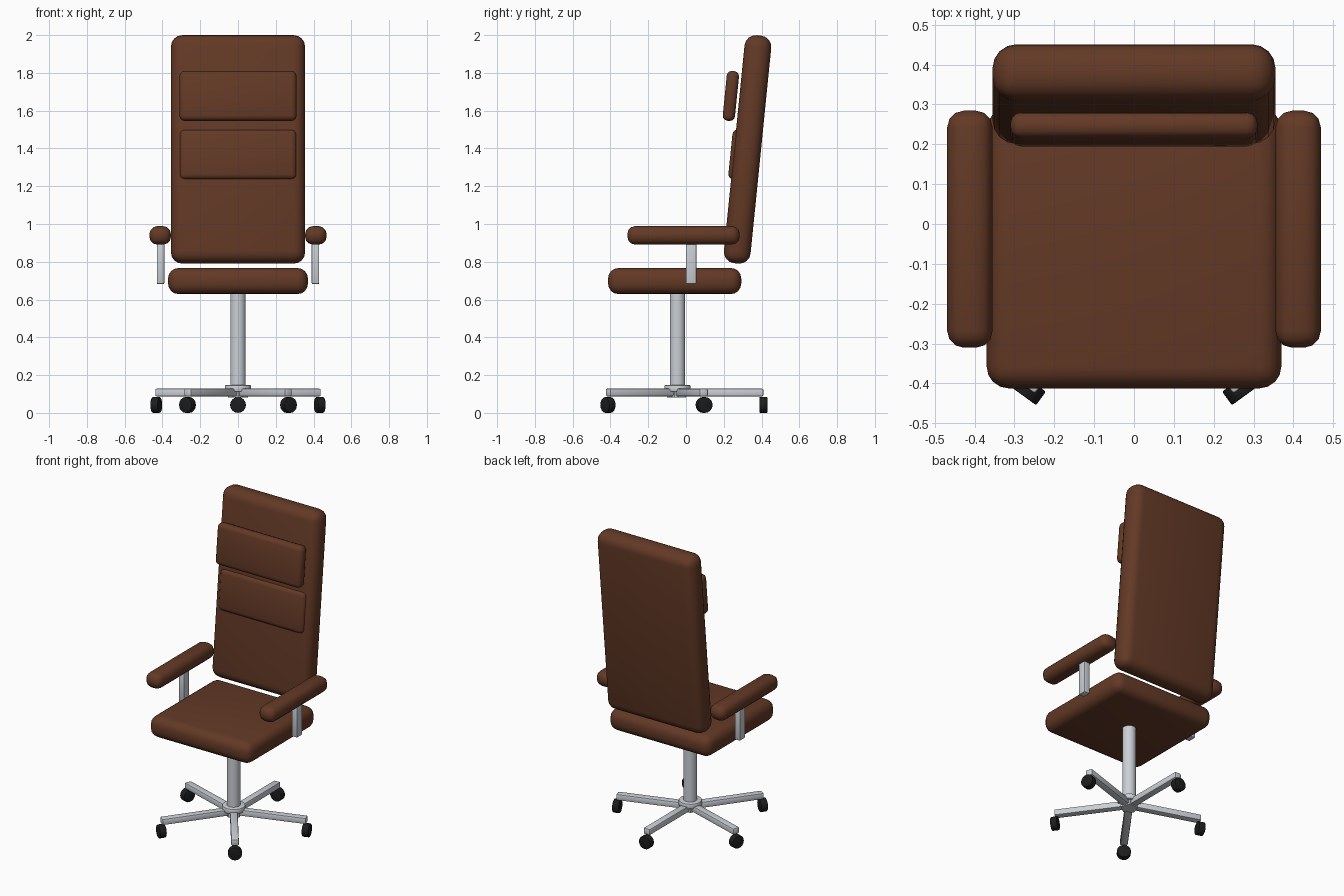
import bpy, math
from mathutils import Matrix, Vector

if "Cube" in bpy.data.objects:
    bpy.data.objects.remove(bpy.data.objects["Cube"])

TILT = -0.1            # backward lean of the backrest and pads
BASE_Y = -0.045        # centre of column and star base


def material(name, rgb):
    m = bpy.data.materials.new(name)
    m.diffuse_color = (*rgb, 1)
    m.use_nodes = True
    m.node_tree.nodes["Principled BSDF"].inputs["Base Color"].default_value = m.diffuse_color
    return m


LEATHER = material("brown_leather", (0.125, 0.041, 0.019))
METAL = material("light_metal", (0.60, 0.63, 0.67))
RUBBER = material("black_rubber", (0.012, 0.012, 0.013))


def finish(name, mat, bevel=0, segments=3):
    o = bpy.context.object
    o.name = name
    o.data.materials.append(mat)
    if bevel:
        b = o.modifiers.new("soft_edges", 'BEVEL')
        b.width, b.segments, b.limit_method = bevel, segments, 'ANGLE'
        bpy.ops.object.modifier_apply(modifier=b.name)
    bpy.ops.object.shade_smooth_by_angle(angle=math.radians(35))
    return o


def box(name, loc, size, mat, bevel, segments=3, rot=(0, 0, 0)):
    bpy.ops.mesh.primitive_cube_add(size=1)
    o = bpy.context.object
    o.data.transform(Matrix.Diagonal((*size, 1)))
    o.location, o.rotation_euler = loc, rot
    return finish(name, mat, bevel, segments)


def cylinder(name, loc, radius, depth, mat, sides=32, bevel=0, rot=(0, 0, 0)):
    bpy.ops.mesh.primitive_cylinder_add(vertices=sides, radius=radius, depth=depth,
                                        location=loc, rotation=rot)
    return finish(name, mat, bevel, 2)


# Upholstery
box("seat", (0, -0.06, 0.698), (0.74, 0.705, 0.138), LEATHER, 0.055, 4)
lean = (TILT, 0, 0)
box("backrest", (0, 0.326, 1.395), (0.71, 0.142, 1.213), LEATHER, 0.06, 4, lean)
box("head_pad", (0, 0.2375, 1.678), (0.62, 0.065, 0.265), LEATHER, 0.027, 3, lean)
box("lumbar_pad", (0, 0.2675, 1.367), (0.62, 0.065, 0.265), LEATHER, 0.027, 3, lean)

# Armrests and their posts
for side, s in (("left", -1), ("right", 1)):
    box("armrest_" + side, (s * 0.412, -0.013, 0.94), (0.114, 0.595, 0.098),
        LEATHER, 0.042, 3)
    box("arm_post_" + side, (s * 0.41, 0.027, 0.80), (0.04, 0.055, 0.235),
        METAL, 0.005, 2)

# Column and hub
cylinder("column", (0, BASE_Y, 0.39), 0.041, 0.51, METAL)
cylinder("hub", (0, BASE_Y, 0.13), 0.07, 0.036, METAL, bevel=0.008)
cylinder("hub_underside", (0, BASE_Y, 0.103), 0.055, 0.042, METAL, sides=5,
         rot=(0, 0, math.radians(36)))

# Five legs with a caster under each tip
for i in range(5):
    a = math.radians(90 + 72 * i)
    d = Vector((math.cos(a), math.sin(a), 0))
    centre = Vector((0, BASE_Y, 0))
    box(f"base_leg_{i + 1}", centre + d * 0.2325 + Vector((0, 0, 0.108)),
        (0.445, 0.046, 0.04), METAL, 0.007, 2, (0, 0, a))
    cylinder(f"caster_{i + 1}", centre + d * 0.455 + Vector((0, 0, 0.042)),
             0.042, 0.042, RUBBER, sides=16, bevel=0.004,
             rot=(0, math.pi / 2, a))
